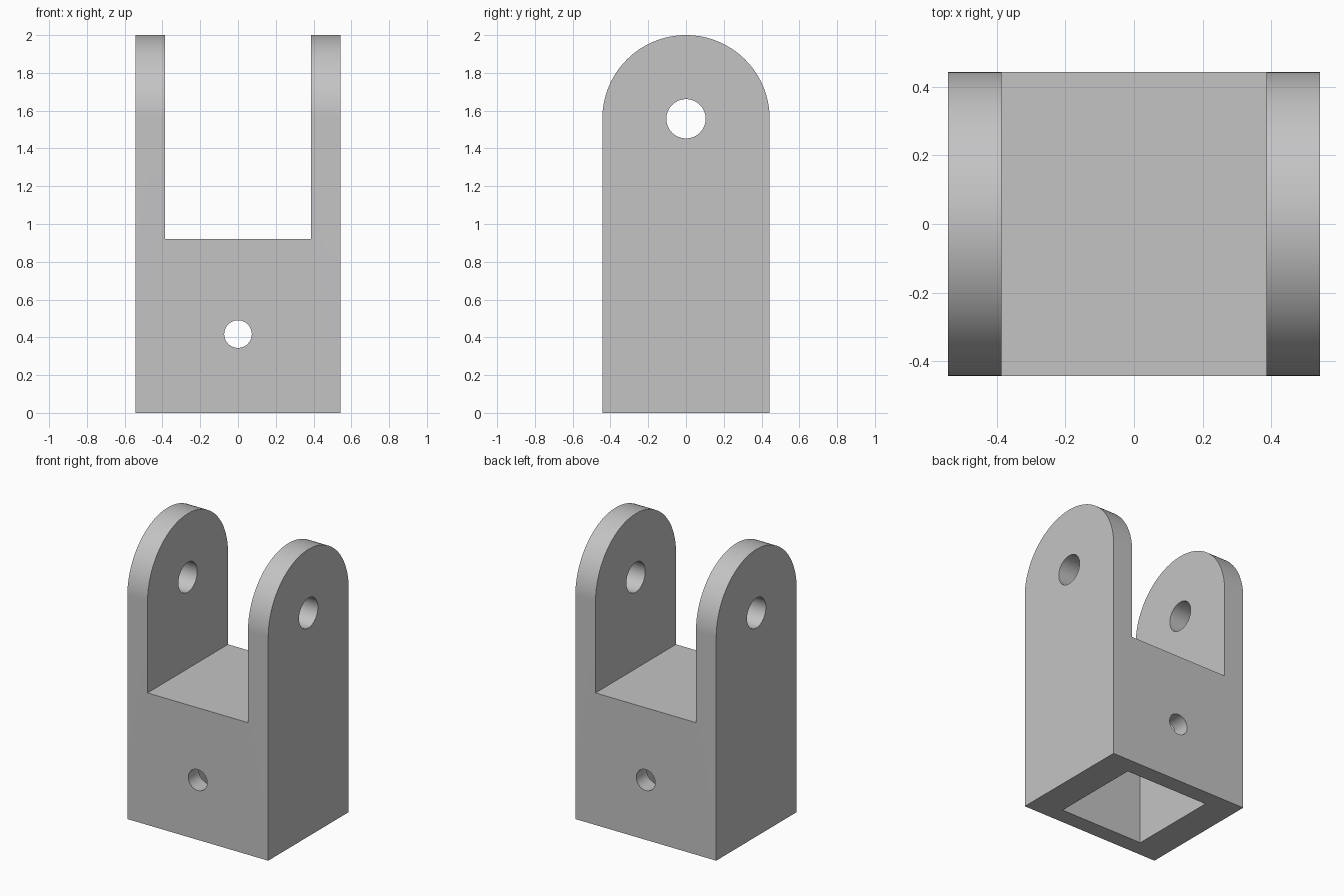
import bpy, bmesh, math

if "Cube" in bpy.data.objects:
    bpy.data.objects.remove(bpy.data.objects["Cube"])

HALF_X, HALF_Y = 0.543, 0.443      # outer half width and half depth
PIVOT_Z = 2.0 - HALF_Y             # centre of the rounded lug ends

grey = bpy.data.materials.new("light_grey")
grey.diffuse_color = (0.55, 0.55, 0.56, 1.0)
grey.use_nodes = True
grey.node_tree.nodes["Principled BSDF"].inputs["Base Color"].default_value = grey.diffuse_color


def make_object(name, bm):
    bmesh.ops.recalc_face_normals(bm, faces=bm.faces)
    mesh = bpy.data.meshes.new(name)
    bm.to_mesh(mesh)
    bm.free()
    mesh.materials.append(grey)
    obj = bpy.data.objects.new(name, mesh)
    bpy.context.collection.objects.link(obj)
    return obj


def extrude_x(name, profile, half):
    """Extrude a (y, z) profile along x."""
    bm = bmesh.new()
    face = bm.faces.new([bm.verts.new((-half, y, z)) for y, z in profile])
    new = bmesh.ops.extrude_face_region(bm, geom=[face])["geom"]
    verts = [v for v in new if isinstance(v, bmesh.types.BMVert)]
    bmesh.ops.translate(bm, vec=(2 * half, 0, 0), verts=verts)
    return make_object(name, bm)


def box(name, hx, hy, z0, z1):
    return extrude_x(name, [(-hy, z0), (hy, z0), (hy, z1), (-hy, z1)], hx)


def circle(radius, z, n=64):
    return [(radius * math.cos(2 * math.pi * i / n),
             z + radius * math.sin(2 * math.pi * i / n)) for i in range(n)]


# Body: upright block with a full-round top
steps = 64
arch = [(HALF_Y * math.cos(math.pi * i / steps),
         PIVOT_Z + HALF_Y * math.sin(math.pi * i / steps)) for i in range(steps + 1)]
clevis = extrude_x("clevis_bracket", [(-HALF_Y, 0), (HALF_Y, 0)] + arch, HALF_X)

# Cutters: fork slot, bottom socket, pivot hole and front-to-back pin hole
slot = box("slot_cutter", 0.387, 0.6, 0.92, 2.2)
socket = box("socket_cutter", 0.325, 0.325, -0.2, 0.78)
pivot_hole = extrude_x("pivot_hole_cutter", circle(0.104, PIVOT_Z), 0.8)
pin_hole = extrude_x("pin_hole_cutter", circle(0.073, 0.417), 0.8)
pin_hole.rotation_euler.z = math.pi / 2
bpy.context.view_layer.update()

bpy.context.view_layer.objects.active = clevis
clevis.select_set(True)
for cutter in (slot, socket, pivot_hole, pin_hole):
    cutter.hide_render = True
    mod = clevis.modifiers.new(cutter.name, "BOOLEAN")
    mod.operation = "DIFFERENCE"
    mod.solver = "EXACT"
    mod.object = cutter
    bpy.ops.object.modifier_apply(modifier=mod.name)
    bpy.data.objects.remove(cutter, do_unlink=True)

# Smooth the rounded ends and bores, keep the corners crisp
bpy.ops.object.shade_smooth_by_angle(angle=math.radians(30))
